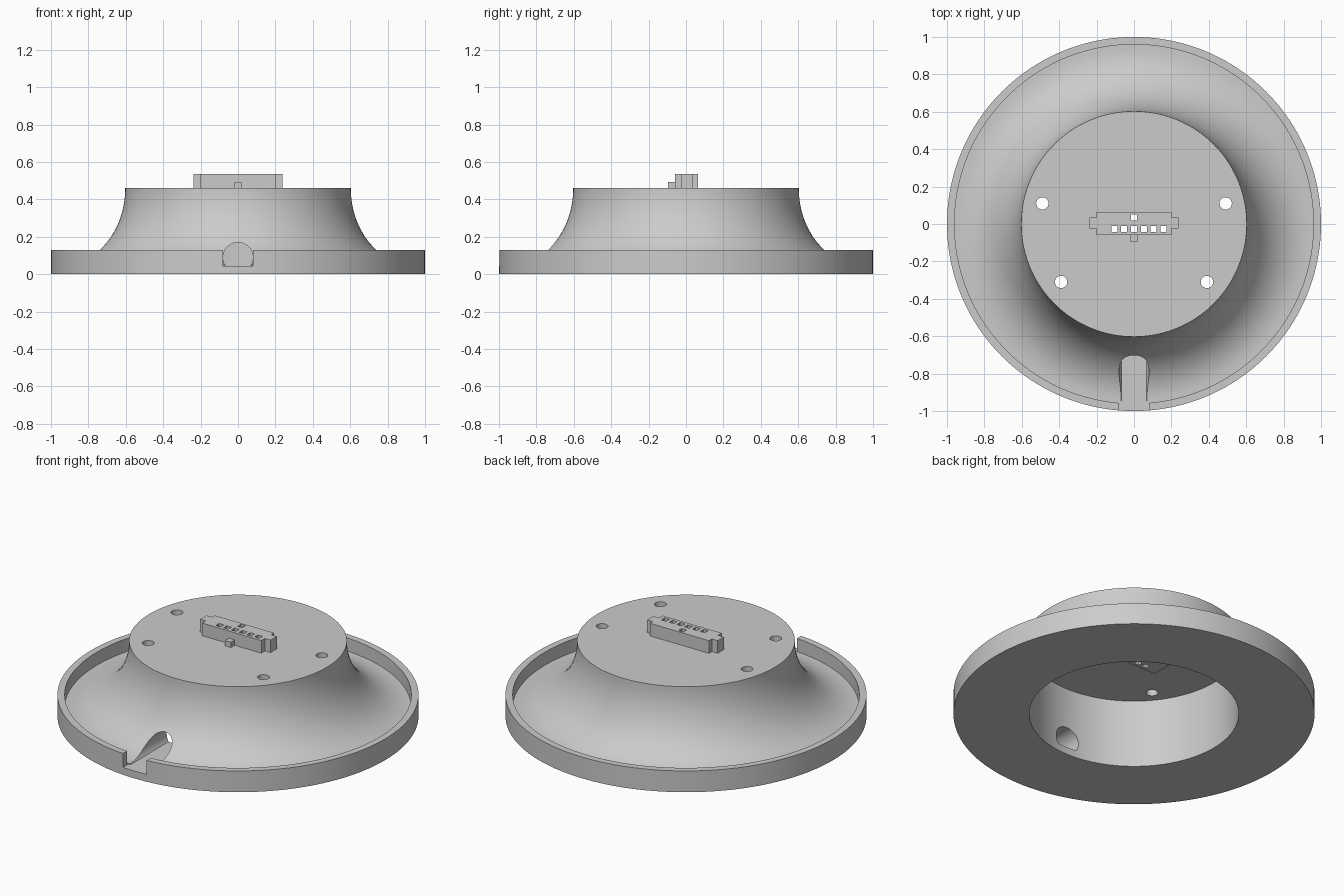
import bpy, bmesh, math

old = bpy.data.objects.get("Cube")
if old:
    bpy.data.objects.remove(old, do_unlink=True)

grey = bpy.data.materials.new("light grey plastic")
grey.use_nodes = True
color = (0.6, 0.6, 0.6, 1)
grey.diffuse_color = color
grey.node_tree.nodes["Principled BSDF"].inputs["Base Color"].default_value = color


def finish(bm, name):
    bmesh.ops.recalc_face_normals(bm, faces=bm.faces)
    mesh = bpy.data.meshes.new(name)
    bm.to_mesh(mesh)
    bm.free()
    mesh.materials.append(grey)
    obj = bpy.data.objects.new(name, mesh)
    bpy.context.collection.objects.link(obj)
    return obj


def lathe(name, profile, steps=160):
    bm = bmesh.new()
    verts = [bm.verts.new((r, 0, z)) for r, z in profile]
    edges = [bm.edges.new(pair) for pair in zip(verts, verts[1:])]
    bmesh.ops.spin(bm, geom=verts + edges, cent=(0, 0, 0), axis=(0, 0, 1),
                   angle=math.tau, steps=steps, use_duplicate=False)
    bmesh.ops.remove_doubles(bm, verts=bm.verts, dist=1e-4)
    return finish(bm, name)


def prism(name, outline, low, high, along_y=False):
    """Extrude an outline upwards, or along y when it is drawn in x and z."""
    place = (lambda a, b, t: (a, t, b)) if along_y else (lambda a, b, t: (a, b, t))
    bm = bmesh.new()
    ends = [[bm.verts.new(place(a, b, t)) for a, b in outline] for t in (low, high)]
    for end in ends:
        bm.faces.new(end)
    for i in range(len(outline)):
        bm.faces.new((ends[0][i - 1], ends[0][i], ends[1][i], ends[1][i - 1]))
    return finish(bm, name)


def rect(x0, x1, y0, y1):
    return [(x0, y0), (x1, y0), (x1, y1), (x0, y1)]


def circle(x, y, r, n=32):
    return [(x + r * math.cos(math.tau * i / n), y + r * math.sin(math.tau * i / n))
            for i in range(n)]


def boolean(obj, others, operation="DIFFERENCE"):
    bpy.context.view_layer.objects.active = obj
    for other in others:
        mod = obj.modifiers.new("boolean", "BOOLEAN")
        mod.operation, mod.solver, mod.object = operation, "EXACT", other
        bpy.ops.object.modifier_apply(modifier=mod.name)
        bpy.data.objects.remove(other, do_unlink=True)


# Hollow base: rim, sweeping concave flank, flat top, round cavity underneath
FLOOR, TOP = 0.05, 0.46
flank = []
for i in range(33):
    a = math.pi / 2 * i / 32
    flank.append((0.94 - 0.337 * math.sin(a), TOP - (TOP - FLOOR) * math.cos(a)))
base = lathe("dock_base", [(0.58, 0), (1, 0), (1, 0.13), (0.96, 0.13), (0.96, FLOOR)]
             + flank + [(0, TOP), (0, 0.417), (0.58, 0.417), (0.58, 0)])

# Cable channel: square gap in the rim, flat-bottomed round tunnel to the cavity
SILL, RADIUS, CENTRE = 0.045, 0.08, 0.09
start = math.asin((SILL - CENTRE) / RADIUS)
tunnel = []
for i in range(41):
    a = start + (math.pi - 2 * start) * i / 40
    tunnel.append((RADIUS * math.cos(a), CENTRE + RADIUS * math.sin(a)))
cutters = [prism("rim_gap_cutter", rect(-RADIUS, RADIUS, -1.1, -0.945), SILL, 0.3),
           prism("tunnel_cutter", tunnel, -1.05, -0.5, along_y=True)]

# Screw holes and the opening for the connector
for side in (-1, 1):
    for x, y in ((0.49, 0.11), (0.39, -0.31)):
        cutters.append(prism("screw_hole_cutter", circle(side * x, y, 0.033), 0.35, 0.6))
cutters.append(prism("socket_cutter", rect(-0.19, 0.19, -0.05, 0.05), 0.35, 0.6))
boolean(base, cutters)

# Connector: block with narrower ears, pierced by a row of square pin holes
half, front, back = 0.2, -0.06, 0.063
ear, ear_front, ear_back = 0.238, -0.025, 0.035
connector = prism("connector", rect(-half, half, front, back), 0.357, 0.537)
ears = prism("connector_ears", rect(-ear, ear, ear_front, ear_back), 0.43, 0.537)
key = prism("connector_key", rect(-0.02, 0.02, -0.097, -0.04), 0.43, 0.493)
boolean(connector, [ears, key], "UNION")
pins = [(0.0525 * i, -0.026) for i in range(-2, 4)] + [(0, 0.034)]
s = 0.016
boolean(connector, [prism("pin_cutter", rect(x - s, x + s, y - s, y + s), 0.3, 0.6)
                    for x, y in pins])

# Smooth curved surfaces, keep hard edges
for obj in (base, connector):
    bpy.ops.object.select_all(action="DESELECT")
    obj.select_set(True)
    bpy.context.view_layer.objects.active = obj
    bpy.ops.object.shade_smooth_by_angle(angle=math.radians(30))
